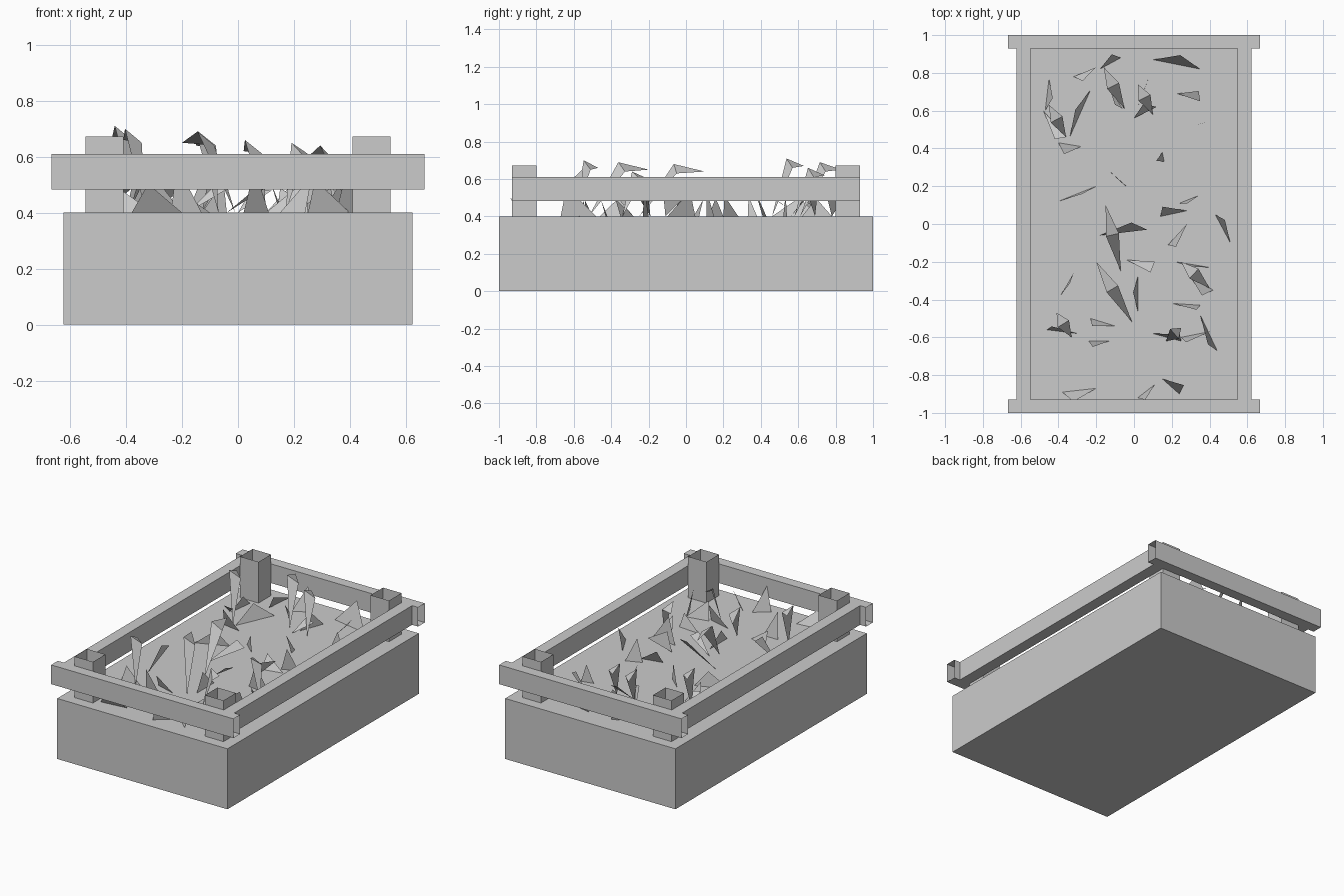
import bpy, random
from mathutils import Vector

if "Cube" in bpy.data.objects:
    bpy.data.objects.remove(bpy.data.objects["Cube"])

random.seed(4)


def make_mesh(name, verts, faces):
    me = bpy.data.meshes.new(name)
    me.from_pydata([tuple(v) for v in verts], [], faces)
    ob = bpy.data.objects.new(name, me)
    bpy.context.collection.objects.link(ob)
    return ob


def box(name, lo, hi, open_axis=None):
    """Box between two corners; open_axis leaves both end faces off (a tube)."""
    verts = [(x, y, z) for x in (lo[0], hi[0]) for y in (lo[1], hi[1]) for z in (lo[2], hi[2])]
    faces = {0: [(0, 1, 3, 2), (4, 6, 7, 5)],
             1: [(0, 4, 5, 1), (2, 3, 7, 6)],
             2: [(0, 2, 6, 4), (1, 5, 7, 3)]}
    return make_mesh(name, verts, [f for a in faces if a != open_axis for f in faces[a]])


# Planter bed with flat soil top
SOIL = 0.4
box("planter_bed", (-0.623, -1, 0), (0.623, 1, SOIL))

# Corner posts, open at the ends
for sx, xn in ((-1, "left"), (1, "right")):
    for sy, yn in ((-1, "front"), (1, "back")):
        xs = sorted((sx * 0.41, sx * 0.545))
        ys = sorted((sy * 0.8, sy * 0.93))
        box(f"{yn}_{xn}_post", (xs[0], ys[0], SOIL), (xs[1], ys[1], 0.672), 2)

# Hollow rails around the posts
for s, xn, yn in ((-1, "left", "front"), (1, "right", "back")):
    ys = sorted((s * 0.93, s * 1.0))
    box(f"{yn}_rail", (-0.667, ys[0], 0.483), (0.667, ys[1], 0.61), 0)
    xs = sorted((s * 0.547, s * 0.623))
    box(f"{xn}_rail", (xs[0], -0.93, 0.483), (xs[1], 0.93, 0.61), 1)

# Small leaves: ground line of each triangle as seen from above
SMALL = [
    (-.47, .60, -.45, .77), (-.48, .60, -.36, .46), (-.34, .46, -.23, .71), (-.32, .78, -.20, .83),
    (-.18, .82, -.07, .88), (-.13, .72, -.06, .61), (0, .56, .12, .62), (.02, .62, .08, .78),
    (.10, .87, .35, .82), (.23, .69, .35, .65), (.31, .52, .39, .54), (.15, .38, .16, .33),
    (-.40, .43, -.28, .41), (-.13, .28, -.04, .20), (-.40, .12, -.20, .20), (.24, .11, .34, .15),
    (.14, .04, .28, .07), (.43, .05, .51, -.10), (.18, -.11, .28, 0), (-.18, -.06, .07, -.03),
    (-.04, -.19, .11, -.20), (-.39, -.38, -.32, -.26), (.02, -.28, .02, -.46), (.22, -.20, .40, -.23),
    (.30, -.28, .42, -.35), (.20, -.42, .35, -.43), (-.23, -.50, -.10, -.54), (-.46, -.56, -.30, -.58),
    (-.24, -.62, -.13, -.62), (.10, -.58, .25, -.62), (.25, -.60, .40, -.57), (.35, -.48, .44, -.67),
    (-.38, -.89, -.20, -.87), (.02, -.92, .11, -.85), (.15, -.82, .24, -.90),
]
verts, faces = [], []


def add(points, polys):
    n = len(verts)
    verts.extend(points)
    faces.extend(tuple(i + n for i in p) for p in polys)


for x1, y1, x2, y2 in SMALL:
    a, b = Vector((x1, y1, SOIL)), Vector((x2, y2, SOIL))
    d = b - a
    side = Vector((-d.y, d.x, 0)).normalized()
    lean = random.uniform(-0.06, 0.06)
    height = random.uniform(0.08, 0.17)
    tip = a + d * random.uniform(0.1, 0.9) + side * lean
    tip.z += height
    if random.random() < 0.6:
        add([a, b, tip], [(0, 1, 2)])
    else:
        b.z += height * 0.9
        add([a, b, tip], [(0, 1, 2)])

# Tall arching leaves: root, tip and crest height
TALL = [
    (-.07, -.25, -.15, .10, .68), (-.01, -.52, -.20, -.20, .69), (-.05, .61, -.16, .83, .69),
    (-.36, .46, -.45, .63, .71), (-.33, -.60, -.41, -.47, .70), (.17, -.62, .25, -.55, .65),
    (.10, .58, .02, .74, .66), (.40, -.34, .25, -.20, .64),
]
for x1, y1, x2, y2, top in TALL:
    root, tip = Vector((x1, y1, SOIL)), Vector((x2, y2, top - 0.04))
    d = tip - root
    side = Vector((-d.y, d.x, 0)).normalized() * 0.035
    crest = root.lerp(tip, 0.55)
    left, right = crest + side, crest - side
    left.z, right.z = top, top - 0.05
    add([root, left, right, tip], [(0, 1, 2), (2, 1, 3)])

make_mesh("plant_leaves", verts, faces)
